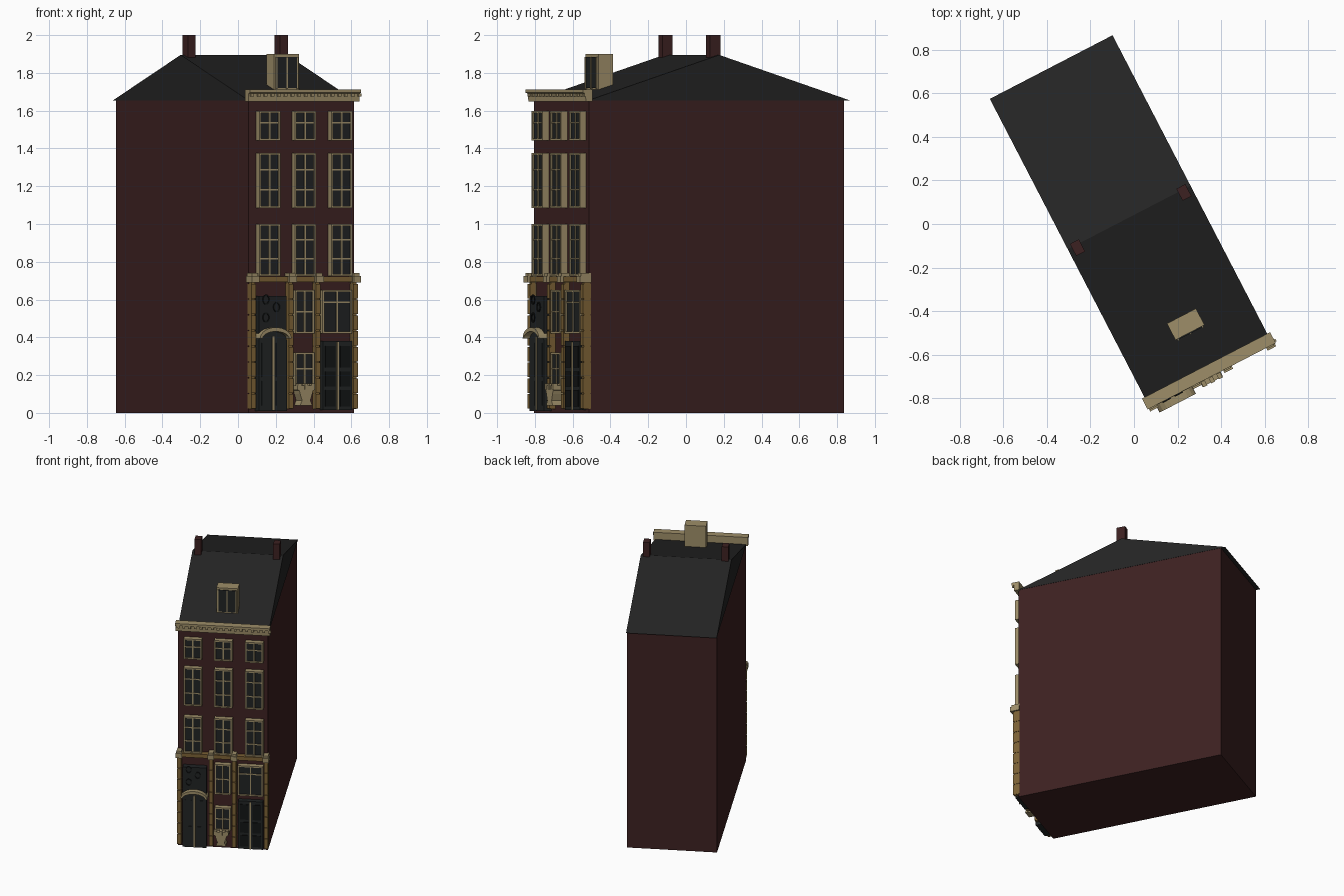
import bpy, bmesh, math
from mathutils import Matrix, Vector

if "Cube" in bpy.data.objects:
    bpy.data.objects.remove(bpy.data.objects["Cube"])

TURN = math.radians(27.4)      # the whole house is turned about z
WALL = -0.74                   # local y of the street wall


def material(name, col):
    m = bpy.data.materials.new(name)
    m.diffuse_color = (*col, 1)
    m.use_nodes = True
    m.node_tree.nodes["Principled BSDF"].inputs["Base Color"].default_value = m.diffuse_color
    return m


BRICK = material("dark red brick", (0.046, 0.015, 0.015))
SLATE = material("slate", (0.018, 0.018, 0.018))
CREAM = material("cream stone", (0.34, 0.27, 0.14))
OCHRE = material("ochre stone", (0.20, 0.12, 0.036))
GLASS = material("dark glass", (0.014, 0.016, 0.017))
DOOR = material("door paint", (0.015, 0.018, 0.018))
BLACK = material("black trim", (0.006, 0.007, 0.007))


def finish(name, bm, mat):
    bmesh.ops.recalc_face_normals(bm, faces=bm.faces)
    me = bpy.data.meshes.new(name)
    bm.to_mesh(me)
    bm.free()
    me.materials.append(mat)
    ob = bpy.data.objects.new(name, me)
    ob.rotation_euler.z = TURN
    bpy.context.collection.objects.link(ob)
    return ob


def boxes(name, items, mat):
    """One object from boxes given as (x0, x1, y0, y1, z0, z1)."""
    bm = bmesh.new()
    for x0, x1, y0, y1, z0, z1 in items:
        mx = Matrix.Translation(((x0 + x1) / 2, (y0 + y1) / 2, (z0 + z1) / 2))
        bmesh.ops.create_cube(bm, size=1, matrix=mx @ Matrix.Diagonal((x1 - x0, y1 - y0, z1 - z0, 1)))
    return finish(name, bm, mat)


def prism(name, pts, a, b, axis, mat):
    """Extrude a profile: axis x takes (y, z) points, axis y takes (x, z)."""
    bm = bmesh.new()
    put = (lambda p, t: (t, p[0], p[1])) if axis == "x" else (lambda p, t: (p[0], t, p[1]))
    face = bm.faces.new([bm.verts.new(put(p, a)) for p in pts])
    ext = bmesh.ops.extrude_face_region(bm, geom=[face])
    move = Vector((b - a, 0, 0)) if axis == "x" else Vector((0, b - a, 0))
    bmesh.ops.translate(bm, vec=move, verts=[v for v in ext["geom"] if isinstance(v, bmesh.types.BMVert)])
    return finish(name, bm, mat)


def window(name, x0, x1, z0, z1, bars, front=-0.778, back=WALL + 0.01):
    """Framed pane with a middle mullion and crossbars at fractions of height."""
    t, mid = 0.010, (x0 + x1) / 2
    parts = [(x0, x0 + t, front, back, z0, z1), (x1 - t, x1, front, back, z0, z1),
             (x0 + t, x1 - t, front, back, z0, z0 + t), (x0 + t, x1 - t, front, back, z1 - t, z1),
             (mid - 0.004, mid + 0.004, front + 0.003, back, z0 + t, z1 - t)]
    for f in bars:
        z = z0 + f * (z1 - z0)
        parts.append((x0 + t, x1 - t, front + 0.004, back, z - 0.004, z + 0.004))
    boxes(name + "_frame", parts, CREAM)
    boxes(name + "_glass", [(x0 + t, x1 - t, front + 0.009, back, z0 + t, z1 - t)], GLASS)


# Body and roof
boxes("brick_walls", [(-0.321, 0.309, WALL, 0.782, 0, 1.655)], BRICK)
prism("gable_roof", [(WALL - 0.002, 1.655), (0.814, 1.655), (0.037, 1.895)], -0.323, 0.311, "x", SLATE)
boxes("chimneys", [(c - 0.023, c + 0.023, -0.008, 0.054, 1.83, 2.0) for c in (-0.28, 0.27)], BRICK)

# Dormer
boxes("dormer_box", [(-0.076, 0.074, -0.56, -0.475, 1.70, 1.90)], CREAM)
boxes("dormer_glass", [(-0.062, 0.060, -0.565, -0.56, 1.72, 1.885)], GLASS)
boxes("dormer_mullions", [(c - 0.004, c + 0.004, -0.569, -0.56, 1.715, 1.885) for c in (-0.064, -0.001, 0.062)], CREAM)

# Cornice with stepped profile and dentils
prism("cornice", [(-0.728, 1.648), (-0.766, 1.648), (-0.768, 1.69), (-0.784, 1.695),
                  (-0.784, 1.713), (-0.728, 1.713)], -0.336, 0.326, "x", CREAM)
boxes("cornice_dentils", [(-0.325 + i * 0.04, -0.307 + i * 0.04, -0.778, -0.766, 1.675, 1.692)
                          for i in range(17)], CREAM)

# Upper windows: three columns by three storeys
for col, c in enumerate((-0.213, 0.0, 0.216)):
    for row, (z0, z1, bars) in enumerate(((0.725, 1.0, (0.33, 0.7)), (1.085, 1.375, (0.33, 0.7)),
                                          (1.442, 1.597, (0.6,)))):
        window(f"window_{row}_{col}", c - 0.063, c + 0.063, z0, z1, bars)

# Pilasters: core plus rusticated blocks
columns = (-0.308, -0.085, 0.076, 0.299)
boxes("pilaster_cores", [(c - 0.011, c + 0.011, -0.768, WALL + 0.01, 0.02, 0.69) for c in columns], OCHRE)
boxes("pilaster_blocks", [(c - 0.014, c + 0.014, -0.777, WALL + 0.01, 0.022 + i * 0.0835, 0.099 + i * 0.0835)
                          for c in columns for i in range(8)], OCHRE)

# String course over the ground floor, with capital blocks
boxes("string_course", [(-0.325, 0.317, -0.782, WALL + 0.01, 0.693, 0.722)], OCHRE)
boxes("pilaster_capitals", [(c - 0.022, c + 0.022, -0.798, WALL + 0.01, 0.69, 0.725) for c in columns]
      + [(c - 0.017, c + 0.017, -0.790, WALL + 0.01, 0.725, 0.74) for c in columns], CREAM)

# Arched left doorway
cx, hw = -0.2, 0.083


def arc(half, spring, rise, n=10):
    return [(cx + half * math.cos(math.pi * i / n), spring + rise * math.sin(math.pi * i / n))
            for i in range(n + 1)]


prism("arched_door", [(cx - hw, 0.01), (cx + hw, 0.01)] + arc(hw, 0.385, 0.045), -0.787, WALL + 0.01, "y", DOOR)
prism("door_hood", arc(0.094, 0.393, 0.06) + arc(0.080, 0.393, 0.038)[::-1], -0.822, WALL + 0.01, "y", CREAM)
boxes("door_center_post", [(cx - 0.006, cx + 0.006, -0.794, -0.78, 0.015, 0.405)], CREAM)
boxes("door_leaf_panels", [(cx + s * 0.043 - 0.024, cx + s * 0.043 + 0.024, -0.790, -0.78, z0, z1)
                           for s in (-1, 1) for z0, z1 in ((0.04, 0.17), (0.19, 0.37))], DOOR)
boxes("fanlight_panel", [(cx - hw, cx + hw, -0.785, WALL + 0.01, 0.40, 0.62)], GLASS)

# Oval rings on the fanlight
bm = bmesh.new()
for x, z in ((-0.24, 0.60), (-0.177, 0.56), (-0.24, 0.505)):
    n = 16
    rings = [[bm.verts.new((x + 0.021 * s * math.cos(math.tau * i / n), y,
                            z + 0.027 * s * math.sin(math.tau * i / n))) for i in range(n)]
             for s, y in ((1, -0.784), (1, -0.790), (0.72, -0.790), (0.72, -0.784))]
    for a, b in zip(rings, rings[1:] + rings[:1]):
        for i in range(n):
            bm.faces.new((a[i], a[(i + 1) % n], b[(i + 1) % n], b[i]))
finish("fanlight_rings", bm, BLACK)

# Ground floor windows
window("middle_upper_window", -0.060, 0.052, 0.42, 0.65, (0.5,))
window("middle_lower_window", -0.060, 0.052, 0.145, 0.32, (0.5,))
window("shop_window", 0.102, 0.278, 0.42, 0.65, (0.72,))

# Right double door with raised panels
boxes("shop_door", [(0.105, 0.277, -0.776, WALL + 0.01, 0.015, 0.38)], DOOR)
boxes("shop_door_post", [(0.186, 0.196, -0.783, -0.77, 0.015, 0.375)], CREAM)
boxes("shop_door_panels", [(c - 0.03, c + 0.03, -0.781, -0.77, z0, z1) for c in (0.147, 0.235)
                           for z0, z1 in ((0.035, 0.12), (0.14, 0.22), (0.24, 0.355))], BLACK)

# Wall planter below the middle window
ux = -0.012
half = [(0.035, 0.04), (0.030, 0.055), (0.024, 0.065), (0.036, 0.10), (0.040, 0.118), (0.053, 0.122), (0.053, 0.145)]
prism("wall_planter", [(ux + w, z) for w, z in half] + [(ux - w, z) for w, z in half[::-1]],
      -0.808, WALL + 0.01, "y", CREAM)
boxes("planter_rim", [(ux - 0.05 + i * 0.04, ux - 0.03 + i * 0.04, -0.812, -0.785, 0.125, 0.155)
                      for i in range(3)], CREAM)
